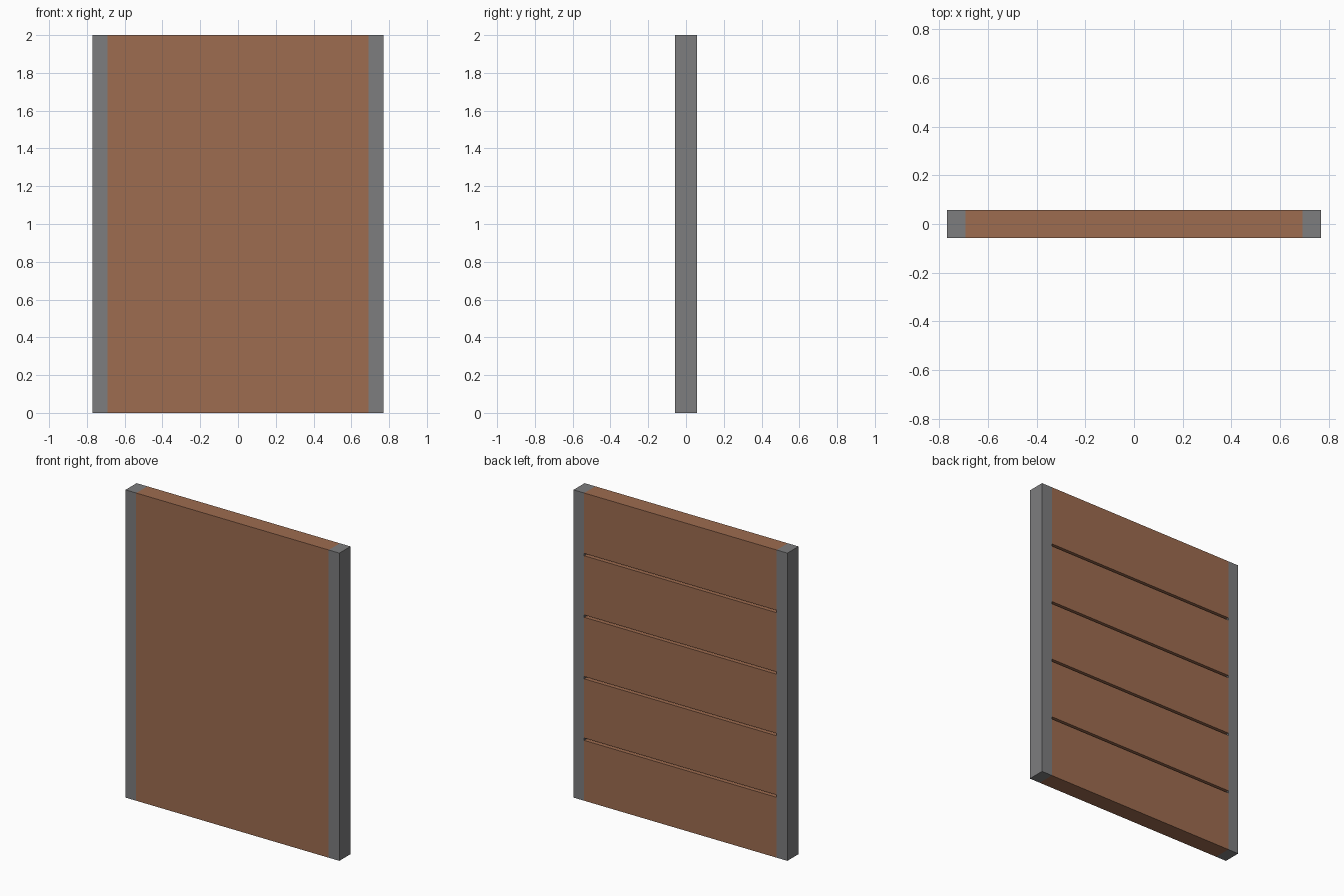
import bpy, bmesh

if "Cube" in bpy.data.objects:
    bpy.data.objects.remove(bpy.data.objects["Cube"])

HALF_W, POST_W, HALF_D, HEIGHT = 0.769, 0.077, 0.057, 2.0
BOARDS, GAP, GROOVE = 5, 0.0155, 0.03


def material(name, rgb):
    m = bpy.data.materials.new(name)
    m.diffuse_color = (*rgb, 1.0)
    m.use_nodes = True
    m.node_tree.nodes["Principled BSDF"].inputs["Base Color"].default_value = m.diffuse_color
    return m


def extrude_x(name, profile, x0, x1, mat):
    """Extrude a closed (y, z) profile from x0 to x1."""
    bm = bmesh.new()
    face = bm.faces.new([bm.verts.new((x0, y, z)) for y, z in profile])
    ext = bmesh.ops.extrude_face_region(bm, geom=[face])
    moved = [g for g in ext["geom"] if isinstance(g, bmesh.types.BMVert)]
    bmesh.ops.translate(bm, verts=moved, vec=(x1 - x0, 0, 0))
    bmesh.ops.recalc_face_normals(bm, faces=bm.faces)
    me = bpy.data.meshes.new(name)
    bm.to_mesh(me)
    bm.free()
    me.materials.append(mat)
    ob = bpy.data.objects.new(name, me)
    bpy.context.collection.objects.link(ob)
    return ob


wood = material("brown wood", (0.34, 0.15, 0.08))
metal = material("grey metal", (0.205, 0.205, 0.21))

# Wooden panel: flat front, back face notched between the boards
profile = [(HALF_D, HEIGHT), (-HALF_D, HEIGHT), (-HALF_D, 0), (HALF_D, 0)]
for i in range(1, BOARDS):
    z = HEIGHT * i / BOARDS
    lo, hi, inner = z - GAP / 2, z + GAP / 2, HALF_D - GROOVE
    profile += [(HALF_D, lo), (inner, lo), (inner, hi), (HALF_D, hi)]
inner_x = HALF_W - POST_W
extrude_x("wood_panel", profile, -inner_x, inner_x, wood)

# Square edge posts
rect = [(-HALF_D, 0), (HALF_D, 0), (HALF_D, HEIGHT), (-HALF_D, HEIGHT)]
for name, s in (("left_post", -1), ("right_post", 1)):
    extrude_x(name, rect, s * inner_x, s * HALF_W, metal)
